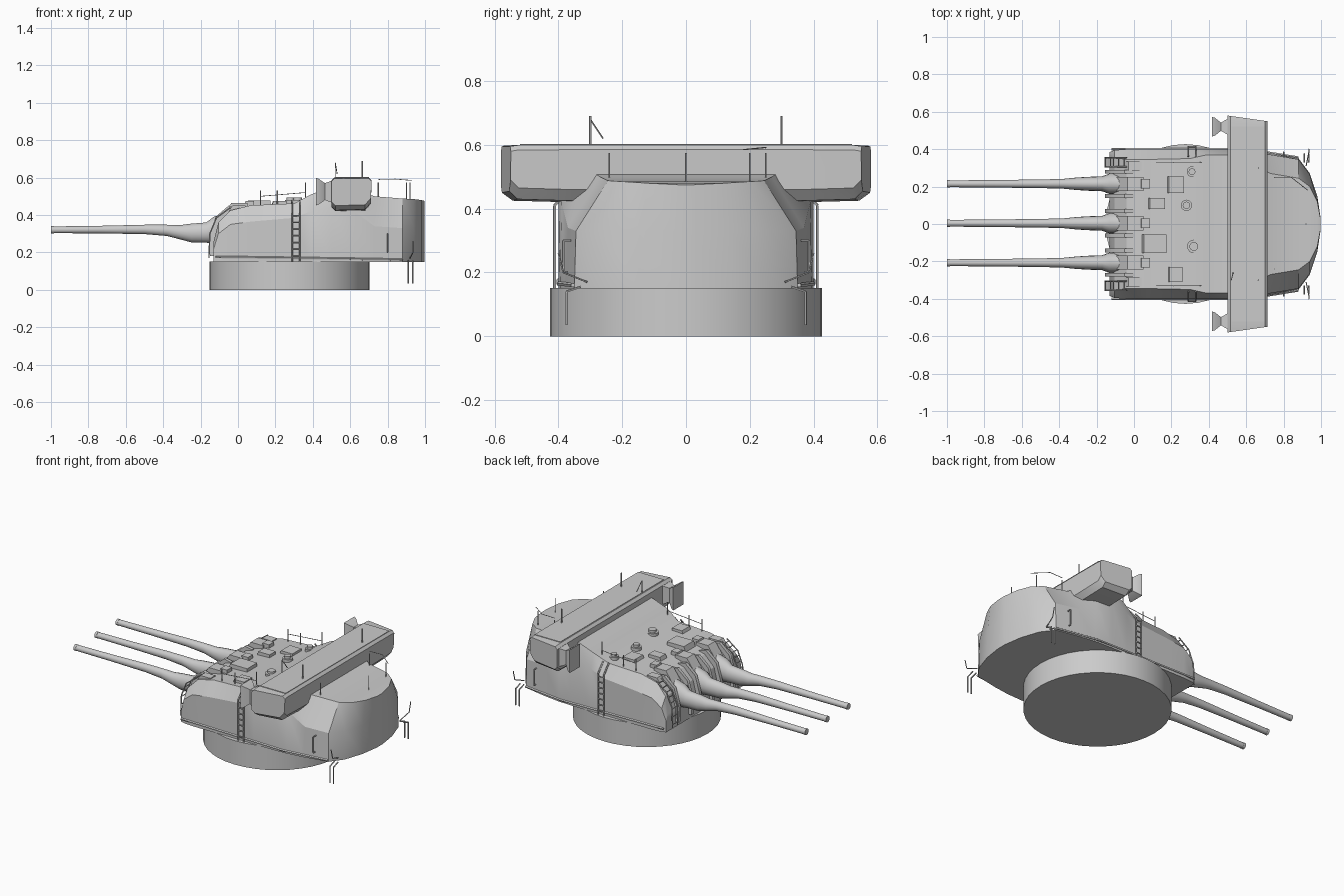
import bpy, bmesh, math
from mathutils import Vector

if "Cube" in bpy.data.objects:
    bpy.data.objects.remove(bpy.data.objects["Cube"])


def finish(name, bm, angle=35):
    bmesh.ops.recalc_face_normals(bm, faces=bm.faces)
    me = bpy.data.meshes.new(name)
    bm.to_mesh(me)
    bm.free()
    ob = bpy.data.objects.new(name, me)
    bpy.context.collection.objects.link(ob)
    bpy.ops.object.select_all(action='DESELECT')
    ob.select_set(True)
    bpy.context.view_layer.objects.active = ob
    bpy.ops.object.shade_smooth_by_angle(angle=math.radians(angle))
    return ob


def loft(name, rings, angle=35):
    """Skin a list of equal-length point rings and cap both ends."""
    bm = bmesh.new()
    vs = [[bm.verts.new(p) for p in r] for r in rings]
    n = len(rings[0])
    for a, b in zip(vs, vs[1:]):
        for i in range(n):
            j = (i + 1) % n
            bm.faces.new((a[i], a[j], b[j], b[i]))
    bm.faces.new(vs[0])
    bm.faces.new(vs[-1])
    return finish(name, bm, angle)


def box(name, x0, x1, y, w, z0, z1, slope=0.0):
    """Box along x, w wide, with its front top edge pulled back by slope."""
    front = [(x0, y - w/2, z0), (x0, y + w/2, z0),
             (x0 + slope, y + w/2, z1), (x0 + slope, y - w/2, z1)]
    back = [(x1, p[1], p[2]) for p in front]
    return loft(name, [front, back])


def rod(name, pts, r=0.003, sides=5):
    bm = bmesh.new()
    for a, b in zip(pts, pts[1:]):
        a, b = Vector(a), Vector(b)
        d = b - a
        m = d.to_track_quat('Z', 'Y').to_matrix().to_4x4()
        m.translation = (a + b) / 2
        bmesh.ops.create_cone(bm, cap_ends=True, segments=sides, radius1=r,
                              radius2=r, depth=d.length, matrix=m)
    return finish(name, bm)


def ladder(name, path, w, rungs):
    """Two rails along a path in the xz plane (y constant), rungs across y."""
    y = path[0][1]
    for s in (-1, 1):
        rod(name + "_rail", [(p[0], y + s*w/2, p[2]) for p in path], 0.004)
    for i in range(rungs):
        t = (i + 0.5) / rungs * (len(path) - 1)
        k = int(t)
        p = Vector(path[k]).lerp(Vector(path[k+1]), t - k)
        rod(name + "_rung", [(p.x, y - w/2, p.z), (p.x, y + w/2, p.z)], 0.003)


def ellipse(x, y, z, ry, rz, n=16):
    return [(x, y + ry*math.cos(2*math.pi*i/n), z + rz*math.sin(2*math.pi*i/n))
            for i in range(n)]


# barbette drum
loft("barbette", [[(0.275 + 0.427*math.cos(a*math.pi/20),
                    0.427*math.sin(a*math.pi/20), z) for a in range(40)]
                  for z in (0, 0.152)])

# gunhouse: x, half width at floor, shoulder half width, shoulder z, roof half width, roof z
sections = [(-0.13, .385, .385, .22, .37, .26), (-0.105, .395, .395, .30, .355, .36),
            (-0.04, .40, .40, .35, .345, .425), (0.07, .40, .40, .365, .345, .452),
            (0.30, .40, .40, .385, .35, .462), (0.39, .40, .40, .42, .37, .51),
            (0.50, .40, .40, .44, .37, .55), (0.62, .395, .39, .42, .33, .54),
            (0.73, .38, .37, .34, .27, .50), (0.88, .35, .345, .33, .245, .488),
            (0.94, .27, .265, .33, .20, .485), (0.98, .15, .145, .33, .12, .48),
            (0.998, .03, .03, .33, .025, .475)]
rings = []
for x, wb, wm, zm, wt, zt in sections:
    half = [(wb, .15), (wm, zm), (wt, zt)]
    rings.append([(x, y, z) for y, z in half] +
                 [(x, -y, z) for y, z in reversed(half)])
loft("gunhouse", rings, 28)

# guns: sleeve, barrel and sagging canvas boot
profile = [(-1, .321, .018, .018), (-.75, .322, .020, .020), (-.5, .323, .023, .025),
           (-.38, .318, .026, .030), (-.31, .308, .033, .038), (-.25, .304, .037, .050),
           (-.17, .306, .040, .054), (-.13, .32, .055, .07), (-.05, .34, .055, .075)]
for gy in (-.207, .004, .215):
    loft("gun_barrel", [ellipse(x, gy, z, a, b) for x, z, a, b in profile])
    rod("muzzle_ring", [(-1, gy, .321), (-.985, gy, .321)], 0.0195, 16)
    box("gun_port_hood", -.11, .05, gy, .075, .36, .465, .075)
    box("hood_rear_block", .03, .085, gy, .05, .44, .475, .01)
    for s in (-1, 1):
        loft("port_cheek", [[(-.15, gy + s*.065 + d, .18), (-.155, gy + s*.065 + d, .27),
                             (-.12, gy + s*.065 + d, .39), (-.05, gy + s*.065 + d, .45),
                             (0, gy + s*.065 + d, .44), (0, gy + s*.065 + d, .18)]
                            for d in (-.01, .01)])

# rangefinder arm across the rear roof
shape = [(.50, .44), (.50, .585), (.515, .60), (.70, .60), (.715, .585),
         (.71, .46), (.68, .425), (.52, .42)]
arm = []
for y, lift, pull in ((-.58, .03, .03), (-.545, .005, .02), (-.36, 0, 0),
                      (.36, 0, 0), (.545, .005, .02), (.58, .03, .03)):
    s = 1 if y > 0 else -1
    arm.append([(x, y - s*pull*(x - .5)/.21, z + (lift if z < .5 else -lift*.15))
                for x, z in shape])
loft("rangefinder_arm", arm)
box("rangefinder_top_strip", .52, .70, 0, 1.04, .598, .603)

for s in (-1, 1):
    # flared lens hoods
    loft("lens_hood", [[(x, s*.52 + a*w, .525 + b*h)
                        for a, b in ((-1, -1), (1, -1), (1, 1), (-1, 1))]
                       for x, w, h in ((.418, .052, .073), (.432, .048, .068),
                                       (.465, .022, .045), (.505, .045, .06))])
    # masts on the arm
    rod("arm_mast", [(.665, s*.30, .60), (.665, s*.30, .69)], 0.004)
    # ladders up the front plate
    ladder("front_ladder", [(-.155, s*.33, .17), (-.15, s*.33, .30),
                            (-.115, s*.33, .385), (-.04, s*.33, .44)], .05, 8)
    # vertical ladder and ribs on the side plates
    for x in (.29, .33):
        rod("side_ladder_rail", [(x, s*.412, .15), (x, s*.412, .41),
                                 (x, s*.36, .47)], 0.005)
    for i in range(7):
        z = .18 + i*.036
        rod("side_ladder_rung", [(.29, s*.412, z), (.33, s*.412, z)], 0.004)
    rod("side_ledge", [(-.12, s*.40, .175), (.60, s*.40, .165), (.88, s*.355, .16)], 0.007)
    rod("rear_rung_frame", [(.80, s*.37, .2), (.80, s*.385, .2),
                            (.80, s*.385, .3), (.80, s*.36, .3)], 0.004)
    # hanging rods and brackets at the rear corners
    for x in (.91, .935):
        rod("hanging_rod", [(x, s*.33, .155), (x, s*.375, .14), (x, s*.375, .035)], 0.004)
    rod("corner_stanchion", [(.92, s*.31, .17), (.935, s*.385, .20), (.935, s*.40, .26)], 0.003)
    # roof stanchions
    for x, z in ((.12, .53), (.21, .53), (.36, .575)):
        rod("roof_stanchion", [(x, s*.33, .44), (x, s*.33, z)], 0.003)
    rod("roof_rail", [(.12, s*.33, .50), (.36, s*.33, .52)], 0.002)

# rear roof posts
for x, y in ((.75, -.24), (.92, 0), (.75, .25), (.90, .2)):
    rod("rear_post", [(x, y, .48), (x, y, .575)], 0.003)
rod("rear_wire", [(.75, .25, .59), (.84, .25, .592), (.93, .18, .585)], 0.002)
rod("mast_wire", [(.52, -.30, .60), (.52, -.30, .68), (.53, -.26, .62)], 0.0025)

# roof lockers, hatches and sighting domes
for x, y, l, w, h in ((.08, -.105, .14, .10, .478), (.10, .11, .10, .06, .475),
                      (.20, .21, .10, .09, .475), (.20, -.27, .09, .08, .475),
                      (-.02, .31, .09, .05, .45), (-.02, -.31, .09, .05, .45)):
    box("roof_locker", x - l/3, x + l*2/3, y, w, .42, h, .02)
for x, y, r in ((.32, -.12, .036), (.28, .10, .03), (.31, .28, .028)):
    rod("sight_base", [(x, y, .45), (x, y, .48)], r, 16)
    rod("sight_cap", [(x, y, .48), (x, y, .495)], r*.65, 16)
